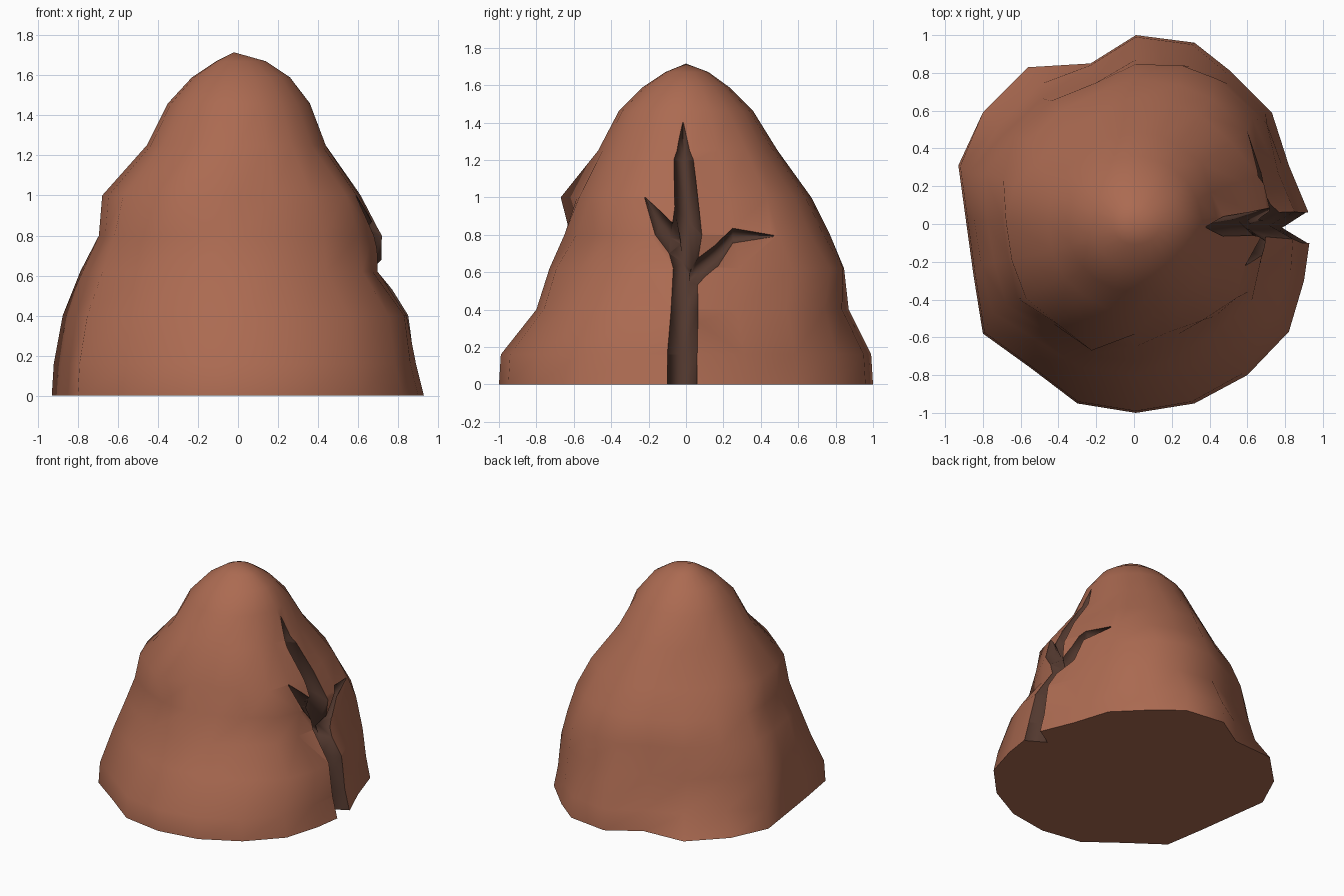
import bpy, bmesh, math
from mathutils import Vector
from mathutils.bvhtree import BVHTree

if "Cube" in bpy.data.objects:
    bpy.data.objects.remove(bpy.data.objects["Cube"])


def material(name, rgb):
    m = bpy.data.materials.new(name)
    m.diffuse_color = (*rgb, 1)
    m.use_nodes = True
    m.node_tree.nodes["Principled BSDF"].inputs["Base Color"].default_value = m.diffuse_color
    return m


ROCK = material("rock_brown", (0.41, 0.145, 0.083))
DARK = material("crack_dark", (0.085, 0.04, 0.028))


def make_object(name, bm, slot):
    bmesh.ops.recalc_face_normals(bm, faces=bm.faces)
    for f in bm.faces:
        f.material_index = slot
    me = bpy.data.meshes.new(name)
    bm.to_mesh(me)
    me.materials.append(ROCK)
    me.materials.append(DARK)
    ob = bpy.data.objects.new(name, me)
    bpy.context.collection.objects.link(ob)
    return ob


def bridge(bm, a, b):
    n = len(a)
    for i in range(n):
        bm.faces.new((a[i], a[(i + 1) % n], b[(i + 1) % n], b[i]))


# Footprint of the mound, counterclockwise from the crack
FOOT = [(.92, .07), (.82, .31), (.73, .59), (.51, .81), (.32, .96), (.01, 1.0),
        (-.23, .85), (-.56, .83), (-.80, .59), (-.93, .31), (-.89, .02),
        (-.85, -.27), (-.80, -.58), (-.55, -.76), (-.30, -.95), (.01, -1.0),
        (.32, -.95), (.60, -.80), (.82, -.57), (.90, -.30), (.93, -.09)]

# Rings: height, reach to -x, +x, -y, +y, roundness of the outline
RINGS = [(0, .93, .93, 1.0, 1.0, 0), (.16, .92, .89, .99, .99, .0),
         (.40, .88, .86, .80, .87, .1), (.62, .80, .72, .73, .845, .3),
         (.80, .71, .73, .65, .77, .5), (1.0, .69, .62, .67, .67, .6),
         (1.25, .46, .44, .47, .49, .8), (1.46, .35, .36, .36, .36, 1),
         (1.59, .23, .26, .23, .23, 1), (1.67, .11, .14, .11, .12, 1)]

# Local dents and bulges: ring -> {footprint point: scale}
DENTS = {1: {7: .90, 8: .90},
         2: {2: 1.04, 3: 1.05, 7: .92, 8: .92, 20: .98},
         3: {1: 1.04, 2: 1.11, 3: 1.11, 4: 1.04, 7: .93, 8: .94, 17: .97, 19: .97, 20: .97},
         4: {1: 1.02, 2: 1.05, 3: 1.04, 7: .94, 8: .96, 12: 1.04, 13: 1.03, 16: .95,
             17: .94, 18: .97, 19: .96, 20: .97},
         5: {2: 1.06, 3: 1.04, 6: .96, 7: .87, 8: .87, 9: .95, 14: 1.05, 15: .87,
             16: .90, 17: .95, 18: 1.03, 20: .98},
         6: {2: 1.05, 7: .96, 8: .96}}

# Mound
bm = bmesh.new()
loops = []
for r, (z, xm, xp, ym, yp, t) in enumerate(RINGS):
    loop = []
    for i, (fx, fy) in enumerate(FOOT):
        a = math.atan2(fy, fx)
        ux = fx / .93 * (1 - t) + math.cos(a) * t
        uy = fy * (1 - t) + math.sin(a) * t
        k = DENTS.get(r, {}).get(i, 1)
        loop.append(bm.verts.new((ux * (xp if ux > 0 else xm) * k,
                                  uy * (yp if uy > 0 else ym) * k, z)))
    if loops:
        bridge(bm, loops[-1], loop)
    loops.append(loop)
bm.faces.new(loops[0][::-1])
apex = bm.verts.new((-.02, 0, 1.715))
n = len(FOOT)
for i in range(n):
    bm.faces.new((loops[-1][i], loops[-1][(i + 1) % n], apex))
mound = make_object("rock_mound", bm, 0)
tree = BVHTree.FromBMesh(bm)


def surface_x(y, z):
    hit = tree.ray_cast(Vector((3, y, max(z, .01))), Vector((-1, 0, 0)))[0]
    return hit.x


# Crack branches: V-shaped cutters following (left y, left z, right y, right z, depth)
def crack(name, stations):
    bm = bmesh.new()
    prev = None
    for ly, lz, ry, rz, d in stations:
        xl, xr = surface_x(ly, lz), surface_x(ry, rz)
        my, mz = (ly + ry) / 2, (lz + rz) / 2
        pts = [(xl + .2, ly, lz), (xl, ly, lz), (surface_x(my, mz) - d, my, mz),
               (xr, ry, rz), (xr + .2, ry, rz)]
        loop = [bm.verts.new(p) for p in pts]
        if prev:
            bridge(bm, prev, loop)
        else:
            bm.faces.new(loop[::-1])
        prev = loop
    bm.faces.new(prev)
    ob = make_object(name, bm, 1)
    bm.free()
    ob.hide_render = True
    return ob


cutters = [
    crack("main_crack", [(-.10, -.05, .06, -.05, .13), (-.10, .16, .06, .16, .13),
                         (-.08, .40, .065, .40, .13), (-.09, .70, .06, .60, .13),
                         (-.06, .95, .085, .80, .12), (-.065, 1.2, .04, 1.2, .09),
                         (-.018, 1.40, -.014, 1.40, .01)]),
    crack("right_branch", [(.02, .66, .02, .49, .11), (.07, .68, .06, .53, .10),
                           (.15, .74, .17, .63, .08), (.25, .835, .25, .755, .06),
                           (.47, .797, .47, .79, .01)]),
    crack("left_branch", [(-.03, .66, -.03, .86, .11), (-.09, .70, -.08, .87, .10),
                          (-.165, .80, -.12, .91, .06), (-.222, .998, -.217, 1.0, .01)]),
]

# Carve the crack
bpy.context.view_layer.objects.active = mound
mound.select_set(True)
for c in cutters:
    m = mound.modifiers.new("carve", 'BOOLEAN')
    m.operation = 'DIFFERENCE'
    m.solver = 'EXACT'
    m.object = c
    bpy.ops.object.modifier_apply(modifier=m.name)
    bpy.data.objects.remove(c)

# Smooth shading, with sharp edges only at the crack's rim and the base
bpy.ops.object.shade_smooth_by_angle(angle=math.radians(55))
bm = bmesh.new()
bm.from_mesh(mound.data)
for e in bm.edges:
    mats = {f.material_index for f in e.link_faces}
    if mats == {1}:
        e.smooth = True
    elif len(mats) == 2:
        e.smooth = False
bm.to_mesh(mound.data)
